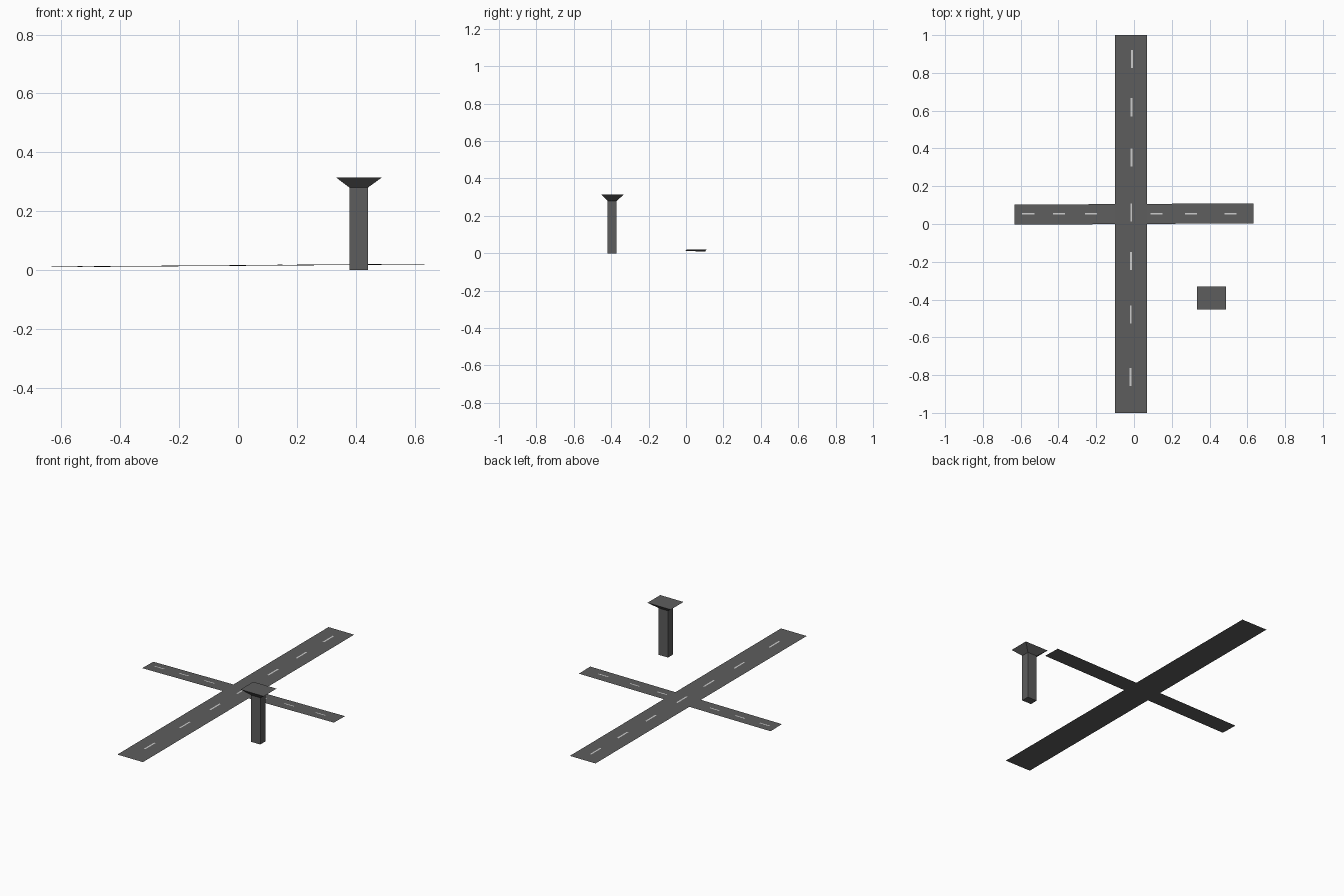
import bpy
from mathutils import Vector

if "Cube" in bpy.data.objects:
    bpy.data.objects.remove(bpy.data.objects["Cube"])


def material(name, value):
    m = bpy.data.materials.new(name)
    m.diffuse_color = (value, value, value, 1)
    m.use_nodes = True
    m.node_tree.nodes["Principled BSDF"].inputs["Base Color"].default_value = m.diffuse_color
    return m


asphalt = material("asphalt", 0.11)
paint = material("road_paint", 0.8)


def add_mesh(name, verts, faces, mat):
    me = bpy.data.meshes.new(name)
    me.from_pydata(verts, [], faces)
    me.materials.append(mat)
    ob = bpy.data.objects.new(name, me)
    bpy.context.collection.objects.link(ob)
    return ob


def sheet(name, x0, x1, y0, y1, height, mat):
    """Flat rectangle laid on a height function."""
    pts = [(x0, y0), (x1, y0), (x1, y1), (x0, y1)]
    return add_mesh(name, [(x, y, height(x, y)) for x, y in pts], [(0, 1, 2, 3)], mat)


def rect(x0, x1, y0, y1, z):
    return [(x0, y0, z), (x1, y0, z), (x1, y1, z), (x0, y1, z)]


def loft(name, low, high, mat):
    """Closed solid between two rectangles."""
    sides = [(i, (i + 1) % 4, (i + 1) % 4 + 4, i + 4) for i in range(4)]
    return add_mesh(name, low + high, [(3, 2, 1, 0), (4, 5, 6, 7)] + sides, mat)


# Main road: level strip with centre dashes
ROAD_Z = 0.017
sheet("main_road", -0.10, 0.07, -1, 1, lambda x, y: ROAD_Z, asphalt)
for y in (-0.81, -0.48, -0.195, 0.06, 0.352, 0.618, 0.873):
    x = -0.015 + 0.004 * y
    sheet("main_road_dash", x - 0.005, x + 0.005, y - 0.048, y + 0.048,
          lambda x, y: ROAD_Z + 0.001, paint)


# Crossing road: slightly tilted and turned strip
def slope(x, y):
    return 0.0155 + 0.0075 * x - 0.02 * (y - 0.053)


def turned(x, across):
    y = 0.053 + 0.006 * x + across
    return (x, y, slope(x, y))


add_mesh("crossing_road",
         [turned(-0.633, -0.053), turned(0.633, -0.053),
          turned(0.633, 0.053), turned(-0.633, 0.053)], [(0, 1, 2, 3)], asphalt)
for x in (-0.56, -0.397, -0.228, 0.12, 0.302, 0.51):
    sheet("crossing_road_dash", x - 0.032, x + 0.032, 0.051, 0.058,
          lambda x, y: slope(x, y) + 0.0015, paint)

# Tower: square shaft with a flared head
shaft_top = rect(0.379, 0.441, -0.419, -0.371, 0.28)
loft("tower_shaft", rect(0.379, 0.441, -0.419, -0.371, 0), shaft_top, asphalt)
loft("tower_head", shaft_top, rect(0.334, 0.488, -0.453, -0.332, 0.314), asphalt)
